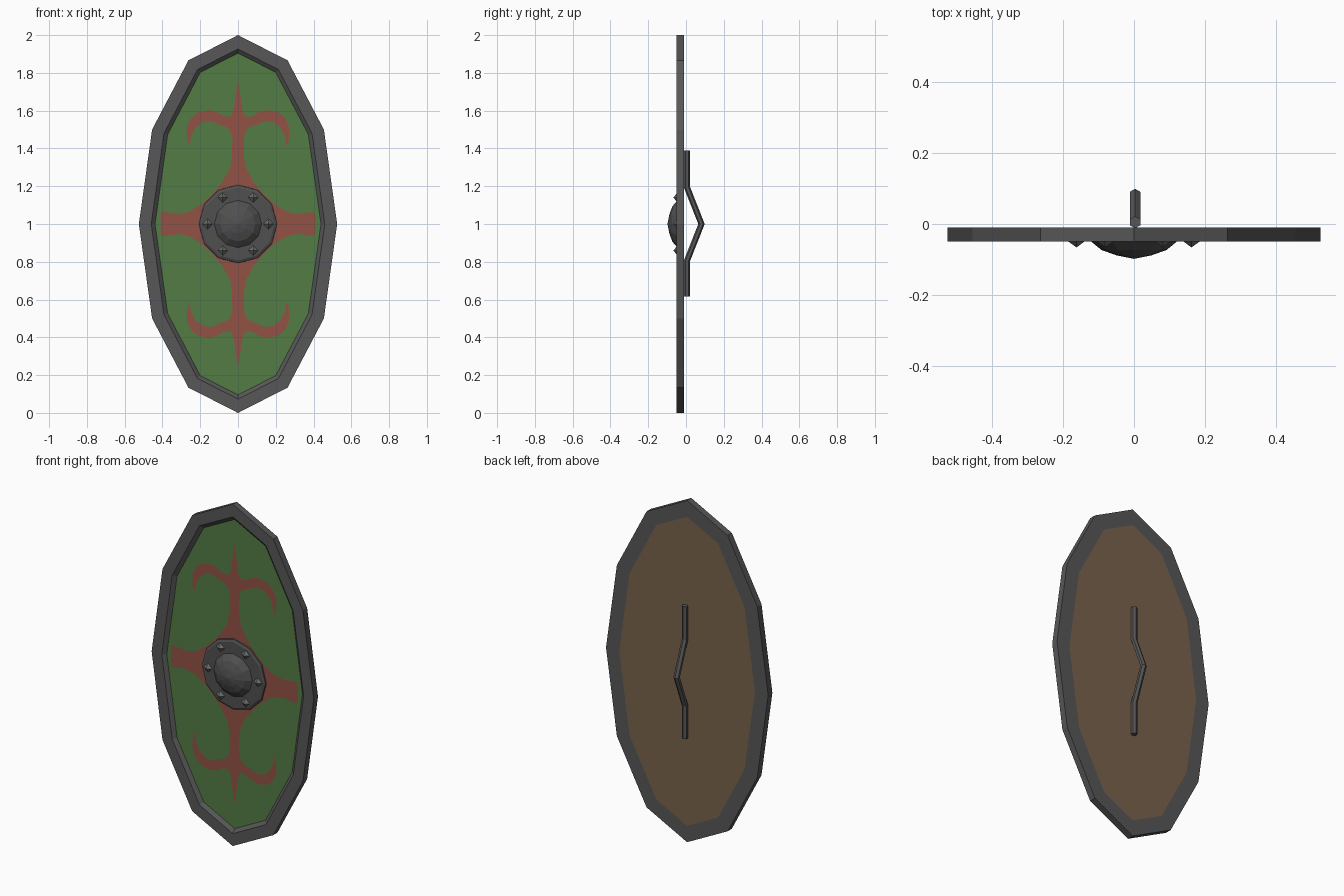
import bpy, bmesh, math
from mathutils import Vector

if "Cube" in bpy.data.objects:
    bpy.data.objects.remove(bpy.data.objects["Cube"])


def material(name, rgb):
    m = bpy.data.materials.new(name)
    m.diffuse_color = (*rgb, 1.0)
    m.use_nodes = True
    m.node_tree.nodes["Principled BSDF"].inputs["Base Color"].default_value = m.diffuse_color
    return m


IRON = material("dark iron", (0.095, 0.095, 0.095))
BOSS = material("boss iron", (0.08, 0.08, 0.08))
STUD = material("stud steel", (0.15, 0.15, 0.145))
GREEN = material("green paint", (0.088, 0.20, 0.06))
RED = material("red paint", (0.29, 0.085, 0.06))
WOOD = material("brown wood", (0.19, 0.125, 0.072))


def make(name, bm, mat, loc=(0, 0, 1), fix=True):
    if fix:
        bmesh.ops.recalc_face_normals(bm, faces=bm.faces)
    me = bpy.data.meshes.new(name)
    bm.to_mesh(me)
    bm.free()
    me.materials.append(mat)
    ob = bpy.data.objects.new(name, me)
    ob.location = loc
    bpy.context.collection.objects.link(ob)
    return ob


def loft(bm, rings, closed=False, caps=False):
    vr = [[bm.verts.new(p) for p in r] for r in rings]
    pairs = list(zip(vr, vr[1:])) + ([(vr[-1], vr[0])] if closed else [])
    for a, b in pairs:
        n = len(a)
        for i in range(n):
            j = (i + 1) % n
            bm.faces.new((a[i], a[j], b[j], b[i]))
    if caps:
        bm.faces.new(vr[0])
        bm.faces.new(vr[-1])


# twelve-sided oval outline, and the same outline inset evenly by d
OVAL = [Vector((0.525 * math.sin(k * math.pi / 6), math.cos(k * math.pi / 6))) for k in range(12)]


def outline(d, y):
    pts = []
    for i, p in enumerate(OVAL):
        e1 = (p - OVAL[i - 1]).normalized()
        e2 = (OVAL[(i + 1) % 12] - p).normalized()
        n1, n2 = Vector((-e1.y, e1.x)), Vector((-e2.y, e2.x))
        q = p - (n1 + n2) * d / (1 + n1.dot(n2))
        # clockwise outline: the outward normal is on the left
        pts.append((q.x, y, q.y))
    return pts


FRONT, BACK, PANEL = -0.049, -0.01, -0.031

# metal rim with a bevelled inner lip
bm = bmesh.new()
loft(bm, [outline(0, BACK), outline(0, FRONT), outline(0.065, FRONT),
          outline(0.085, PANEL), outline(0.085, BACK)], closed=True)
make("rim", bm, IRON)

# board: painted front, bare wooden back
bm = bmesh.new()
loft(bm, [outline(0.085, PANEL), outline(0.085, BACK)], caps=True)
board = make("board", bm, GREEN)
board.data.materials.append(WOOD)
for f in board.data.polygons:
    f.material_index = 1 if f.normal.y > 0.5 else 0

# painted cross with curls: one quarter, mirrored twice
quarter = [(0, 0), (0, 0.76), (0.013, 0.68), (0.024, 0.60), (0.04, 0.568), (0.075, 0.57),
           (0.11, 0.592), (0.155, 0.603), (0.21, 0.592), (0.25, 0.56), (0.272, 0.51),
           (0.27, 0.45), (0.257, 0.41), (0.25, 0.46), (0.225, 0.51), (0.185, 0.54),
           (0.14, 0.545), (0.10, 0.525), (0.065, 0.515), (0.04, 0.49), (0.03, 0.45),
           (0.032, 0.35), (0.045, 0.29), (0.085, 0.22), (0.14, 0.155), (0.20, 0.10),
           (0.26, 0.065), (0.32, 0.052), (0.36, 0.06), (0.40, 0.065), (0.412, 0.04), (0.408, 0)]
bm = bmesh.new()
face = bm.faces.new([bm.verts.new((x, PANEL - 0.002, z)) for x, z in quarter])
face.normal_update()
if face.normal.y > 0:
    face.normal_flip()
bmesh.ops.triangulate(bm, faces=bm.faces)
emblem = make("painted_cross", bm, RED, fix=False)
mir = emblem.modifiers.new("mirror", 'MIRROR')
mir.use_axis = (True, False, True)

# central boss: flange and faceted dome
bm = bmesh.new()


def circle(r, y, n=12):
    return [(r * math.sin(2 * math.pi * k / n), y, r * math.cos(2 * math.pi * k / n)) for k in range(n)]


loft(bm, [circle(0.208, PANEL), circle(0.206, -0.04), circle(0.193, -0.046), circle(0.125, -0.046),
          circle(0.092, -0.073), circle(0.05, -0.088), circle(0.0005, -0.098)], caps=True)
make("boss", bm, BOSS)

# six pointed studs around the flange
for k in range(6):
    a = k * math.pi / 3
    bm = bmesh.new()
    base = [bm.verts.new(p) for p in circle(0.03, -0.044, 4)]
    tip = bm.verts.new((0, -0.066, 0))
    bm.faces.new(base)
    for i in range(4):
        bm.faces.new((base[i], base[(i + 1) % 4], tip))
    make(f"stud_{k + 1}", bm, STUD, (0.162 * math.cos(a), 0, 1 + 0.162 * math.sin(a)))

# bent hexagonal hand grip on the back
bm = bmesh.new()
path = [(0.39, 0.005), (0.195, 0.005), (0, 0.082), (-0.195, 0.005), (-0.385, 0.005)]
loft(bm, [[(0.003 + 0.017 * math.sin(k * math.pi / 3), y + 0.017 * math.cos(k * math.pi / 3), z)
           for k in range(6)] for z, y in path], caps=True)
make("hand_grip", bm, IRON)
